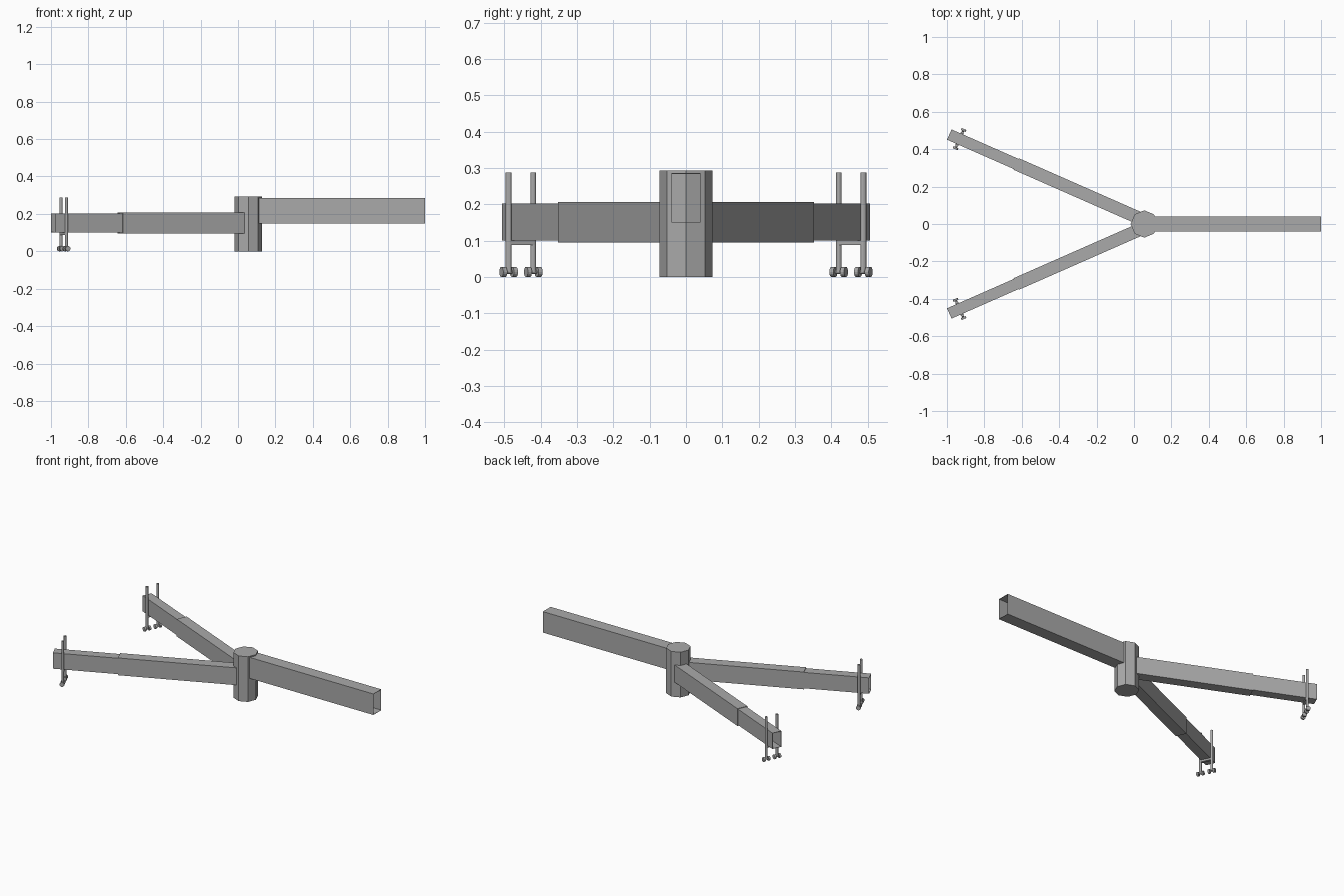
import bpy, bmesh
from math import pi, atan2
from mathutils import Matrix, Vector

if "Cube" in bpy.data.objects:
    bpy.data.objects.remove(bpy.data.objects["Cube"], do_unlink=True)

steel = bpy.data.materials.new("steel_grey")
steel.use_nodes = True
COLOR = (0.4, 0.4, 0.4, 1)
steel.diffuse_color = COLOR
steel.node_tree.nodes["Principled BSDF"].inputs["Base Color"].default_value = COLOR


def finish(name, bm, matrix=Matrix()):
    bmesh.ops.recalc_face_normals(bm, faces=bm.faces)
    mesh = bpy.data.meshes.new(name)
    bm.to_mesh(mesh)
    bm.free()
    mesh.materials.append(steel)
    obj = bpy.data.objects.new(name, mesh)
    obj.matrix_world = matrix
    bpy.context.collection.objects.link(obj)
    return obj


def box(bm, lo, hi):
    lo, hi = Vector(lo), Vector(hi)
    size = Matrix.Diagonal((*(hi - lo), 1))
    return bmesh.ops.create_cube(bm, size=1, matrix=Matrix.Translation((lo + hi) / 2) @ size)


def tube(name, x0, x1, half_width, z0, z1, matrix=Matrix()):
    """Thin-walled rectangular tube along local x, open at both ends."""
    bm = bmesh.new()
    box(bm, (x0, -half_width, z0), (x1, half_width, z1))
    bm.normal_update()
    ends = [f for f in bm.faces if abs(f.normal.x) > 0.9]
    bmesh.ops.delete(bm, geom=ends, context='FACES_ONLY')
    obj = finish(name, bm, matrix)
    wall = obj.modifiers.new("wall", 'SOLIDIFY')
    wall.thickness = 0.003
    wall.offset = -1


def cylinder(bm, radius, depth, center, sides, rotation=Matrix()):
    bmesh.ops.create_cone(bm, cap_ends=True, segments=sides, radius1=radius, radius2=radius,
                          depth=depth, matrix=Matrix.Translation(center) @ rotation)


# Octagonal hub
bm = bmesh.new()
cylinder(bm, 0.073, 0.293, (0.055, 0, 0.1465), 8)
finish("hub", bm)

# Main beam
tube("main_beam", 0.11, 1, 0.04, 0.15, 0.286)

# Two telescoping legs with casters
for side, label in ((1, "back"), (-1, "front")):
    start = Vector((0.013, 0.038 * side, 0))
    angle = atan2(0.44 * side, -1)
    frame = Matrix.Translation(start) @ Matrix.Rotation(angle, 4, 'Z')
    tube(label + "_leg_sleeve", -0.03, 0.702, 0.034, 0.095, 0.207, frame)
    tube(label + "_leg_extension", 0.5, 1.093, 0.03, 0.1, 0.203, frame)

    # Bar under the leg joining the posts
    bm = bmesh.new()
    box(bm, (1.025, -0.037, 0.088), (1.041, 0.037, 0.1))
    finish(label + "_cross_bar", bm, frame)

    for y, place in ((-0.037, "a"), (0.037, "b")):
        bm = bmesh.new()
        cylinder(bm, 0.008, 0.274, (1.033, y, 0.151), 12)
        finish(f"{label}_post_{place}", bm, frame)
        # Twin wheels on an axle across the leg
        bm = bmesh.new()
        across = Matrix.Rotation(pi / 2, 4, 'X')
        cylinder(bm, 0.005, 0.03, (1.033, y, 0.014), 8, across)
        for offset in (-0.016, 0.016):
            cylinder(bm, 0.014, 0.012, (1.033, y + offset, 0.014), 16, across)
        finish(f"{label}_caster_{place}", bm, frame)
